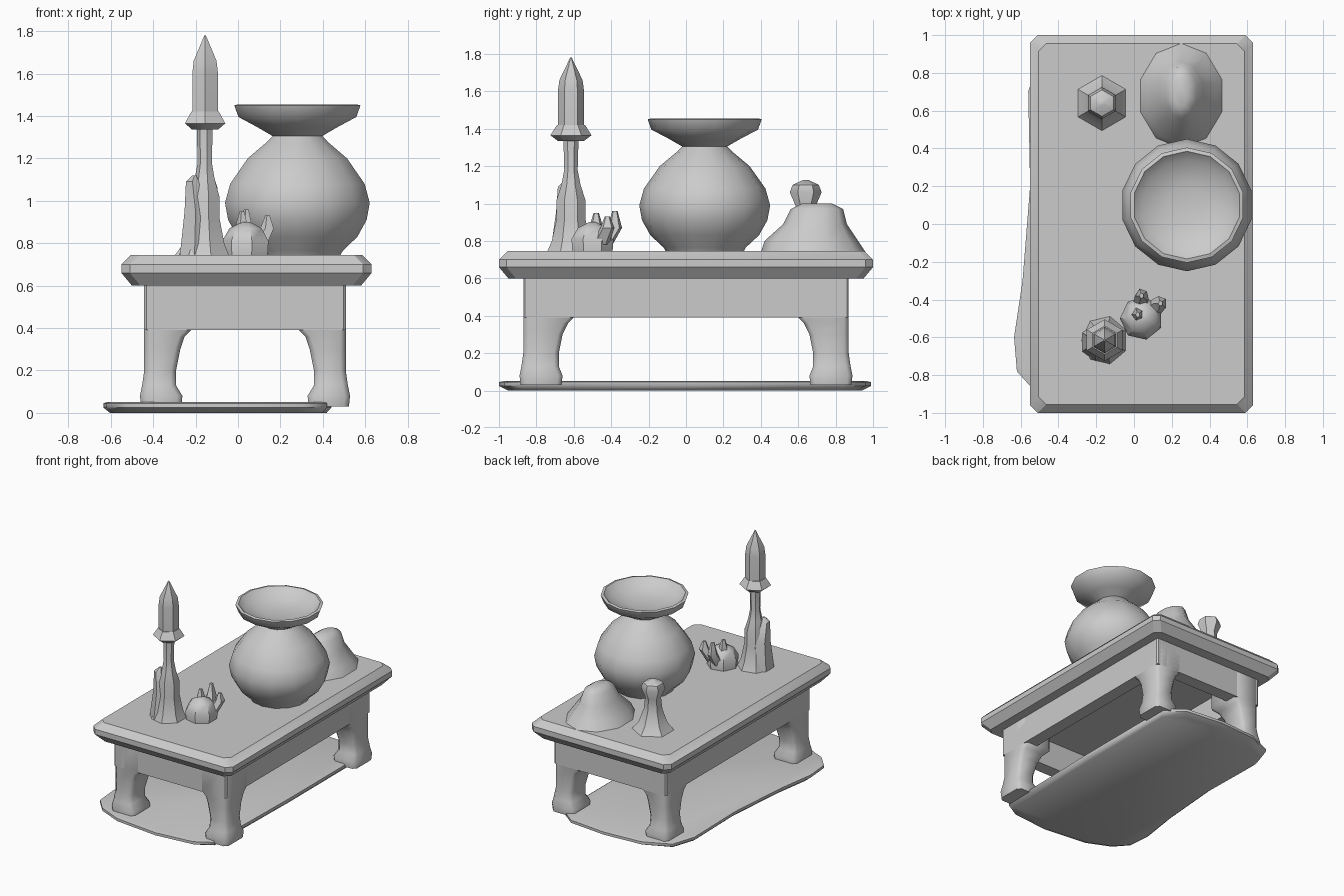
import bpy, bmesh, math

cube = bpy.data.objects.get("Cube")
if cube:
    bpy.data.objects.remove(cube, do_unlink=True)

stone = bpy.data.materials.new("warm_grey_clay")
stone.use_nodes = True
COLOUR = (0.6, 0.6, 0.6, 1)
stone.diffuse_color = COLOUR
stone.node_tree.nodes["Principled BSDF"].inputs["Base Color"].default_value = COLOUR


def loft(name, rings, angle=40):
    """Skin a stack of equal-length point rings and cap both ends."""
    bm = bmesh.new()
    loops = [[bm.verts.new(p) for p in ring] for ring in rings]
    n = len(loops[0])
    for a, b in zip(loops, loops[1:]):
        for i in range(n):
            j = (i + 1) % n
            bm.faces.new((a[i], a[j], b[j], b[i]))
    bm.faces.new(loops[0][::-1])
    bm.faces.new(loops[-1])
    bmesh.ops.recalc_face_normals(bm, faces=bm.faces)
    mesh = bpy.data.meshes.new(name)
    bm.to_mesh(mesh)
    bm.free()
    mesh.materials.append(stone)
    obj = bpy.data.objects.new(name, mesh)
    bpy.context.collection.objects.link(obj)
    bpy.ops.object.select_all(action='DESELECT')
    obj.select_set(True)
    bpy.context.view_layer.objects.active = obj
    bpy.ops.object.shade_smooth_by_angle(angle=math.radians(angle))
    return obj


def oval(x, y, z, rx, ry, n):
    steps = [math.tau * (i + 0.5) / n for i in range(n)]
    return [(x + rx * math.cos(t), y + ry * math.sin(t), z) for t in steps]


def rect(x0, x1, y0, y1, z, c):
    """Rectangle with chamfered corners."""
    return [(x0 + c, y0, z), (x1 - c, y0, z), (x1, y0 + c, z), (x1, y1 - c, z),
            (x1 - c, y1, z), (x0 + c, y1, z), (x0, y1 - c, z), (x0, y0 + c, z)]


def turned(name, x, y, profile, n, stretch=1, angle=40):
    """Round part from (radius, height) pairs."""
    return loft(name, [oval(x, y, z, r, r * stretch, n) for r, z in profile], angle)


# Table top with a bevelled rim
CX = 0.04
top_profile = [(0.05, 0.6), (0.0, 0.66), (0.0, 0.7), (0.045, 0.745)]
loft("table_top", [rect(CX - 0.59 + d, CX + 0.59 - d, d - 1, 1 - d, z, 0.04)
                   for d, z in top_profile], 30)

# Aprons under the top
LX, HX, HY = 0.033, 0.475, 0.87
for side, s in (("right", -1), ("left", 1)):
    xs = sorted((LX + s * HX, LX + s * (HX - 0.1)))
    loft(side + "_apron", [rect(*xs, -HY, HY, z, 0.01) for z in (0.39, 0.62)])
for side, s in (("front", -1), ("back", 1)):
    ys = sorted((s * HY, s * (HY - 0.1)))
    loft(side + "_apron", [rect(LX - HX, LX + HX, *ys, z, 0.01) for z in (0.39, 0.62)])

# Legs: (height, outer flare, x thickness, y thickness)
leg_profile = [(0.03, 0.015, 0.19, 0.22), (0.08, 0.02, 0.2, 0.23), (0.13, 0.01, 0.16, 0.2),
               (0.2, 0, 0.15, 0.19), (0.3, 0, 0.17, 0.21), (0.36, 0, 0.19, 0.24),
               (0.4, 0, 0.23, 0.28), (0.6, 0, 0.23, 0.28)]
for sx, xname in ((-1, "right"), (1, "left")):
    for sy, yname in ((-1, "front"), (1, "back")):
        rings = []
        for z, f, tx, ty in leg_profile:
            xs = sorted((LX + sx * (HX + f), LX + sx * (HX + f - tx)))
            ys = sorted((sy * (HY + f), sy * (HY + f - ty)))
            rings.append(rect(*xs, *ys, z, 0.025))
        loft(f"{yname}_{xname}_leg", rings, 50)

# Thin uneven ground sheet
outline = [(0.42, -0.9), (0.44, 0), (0.44, 0.85), (0.3, 0.96), (0, 0.99), (-0.3, 0.97),
           (-0.5, 0.88), (-0.56, 0.7), (-0.55, 0.2), (-0.59, -0.3), (-0.635, -0.6),
           (-0.62, -0.78), (-0.53, -0.88), (-0.35, -0.96), (0, -1), (0.3, -0.97)]
sheet = [[(x * k, y * k, z) for x, y in outline] for k, z in ((0.95, 0), (1, 0.025), (1, 0.045), (0.97, 0.052))]
loft("ground_sheet", sheet, 60)

# Urn with a flared bowl
turned("urn", 0.28, 0.1,
       [(0.2, 0.73), (0.22, 0.765), (0.29, 0.83), (0.335, 0.91), (0.35, 0.99), (0.325, 1.08),
        (0.24, 1.2), (0.15, 1.275), (0.12, 1.305), (0.19, 1.345), (0.285, 1.395), (0.305, 1.45),
        (0.285, 1.455), (0.24, 1.41), (0.1, 1.375)], 14, angle=50)

# Candlestick, drip tray, candle and pointed tip
KX, KY = -0.155, -0.615
turned("candlestick", KX, KY,
       [(0.125, 0.74), (0.1, 0.8), (0.075, 0.92), (0.075, 1.02), (0.05, 1.1), (0.035, 1.18),
        (0.04, 1.36)], 7, 1.05)
turned("drip_tray", KX, KY, [(0.07, 1.335), (0.11, 1.365), (0.075, 1.42)], 6)
turned("candle", KX, KY, [(0.07, 1.37), (0.07, 1.6), (0.062, 1.66), (0.004, 1.78)], 6)
loft("candlestick_shoulder", [oval(KX - 0.05, KY - 0.01, 0.74, 0.08, 0.1, 6),
                              oval(KX - 0.045, KY - 0.01, 0.95, 0.06, 0.07, 6),
                              oval(KX - 0.06, KY - 0.03, 1.09, 0.035, 0.04, 6),
                              oval(KX - 0.05, KY - 0.03, 1.12, 0.01, 0.01, 6)])

# Small bud beside the candlestick, with raised petals
turned("bud", 0.04, -0.5, [(0.11, 0.74), (0.115, 0.81), (0.08, 0.87), (0.02, 0.9)], 7, 1.0)
for i, (dx, dy, h) in enumerate(((0.1, 0.08, 0.93), (0, 0.12, 0.96), (-0.02, 0.02, 0.95))):
    x, y = 0.04 + dx, -0.5 + dy
    loft(f"bud_petal_{i + 1}", [oval(x - dx * 0.5, y - dy * 0.5, 0.78, 0.05, 0.05, 5),
                                oval(x, y, 0.87, 0.035, 0.04, 5),
                                oval(x, y, h, 0.012, 0.015, 5)])

# Draped mound at the back
loft("mound", [oval(0.25, 0.68, 0.74, 0.23, 0.28, 10), oval(0.25, 0.67, 0.8, 0.19, 0.25, 10),
               oval(0.25, 0.69, 0.89, 0.12, 0.17, 10), oval(0.25, 0.7, 0.97, 0.085, 0.14, 10),
               oval(0.25, 0.7, 1.0, 0.04, 0.08, 10)], 50)

# Stump with a knob
turned("stump", -0.17, 0.64,
       [(0.15, 0.74), (0.1, 0.8), (0.065, 0.9), (0.055, 0.99), (0.085, 1.06), (0.07, 1.1),
        (0.015, 1.125)], 6, 1.0)
